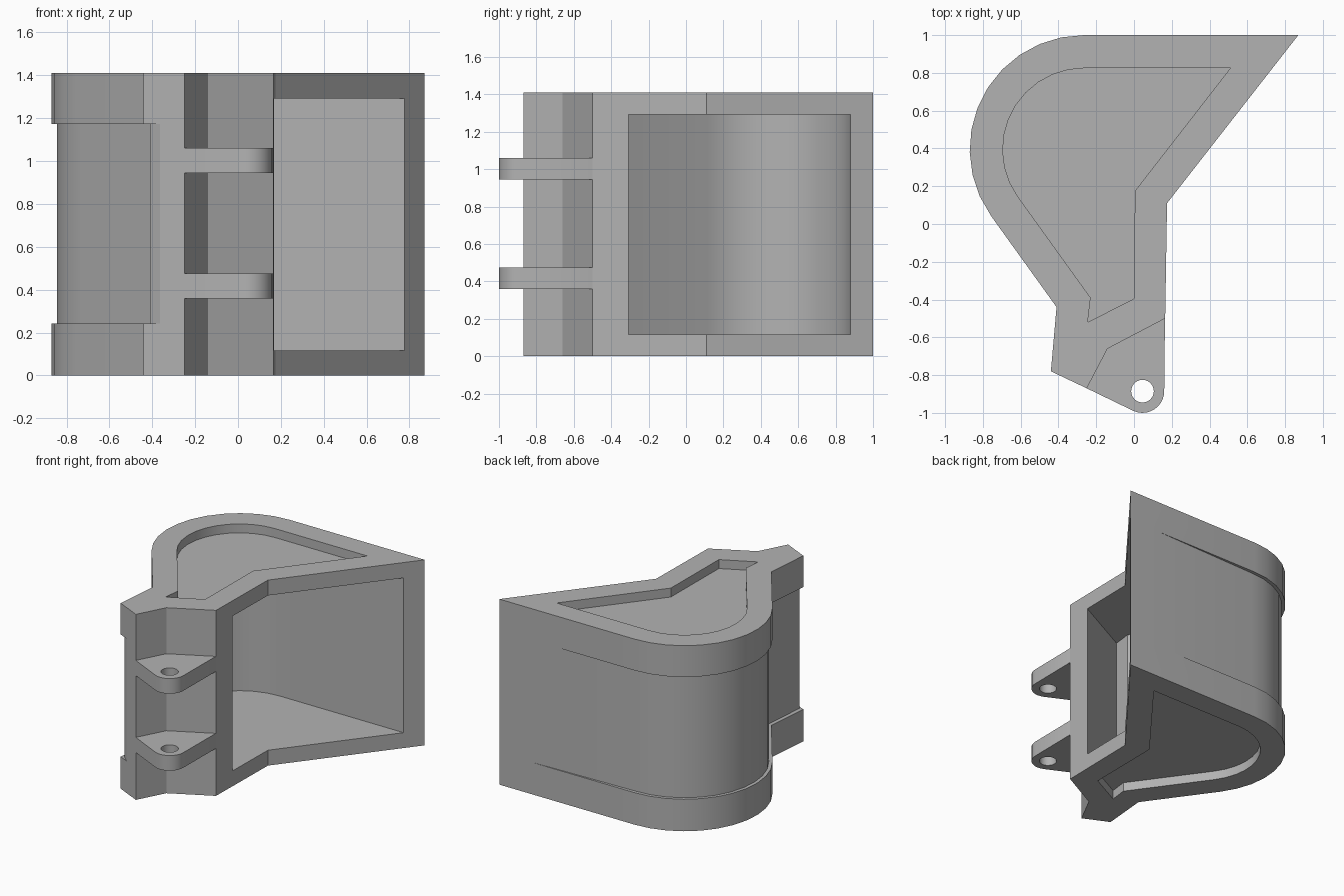
import bpy, bmesh, math

if "Cube" in bpy.data.objects:
    bpy.data.objects.remove(bpy.data.objects["Cube"], do_unlink=True)

HEIGHT = 1.41
WALL = 0.117
CURVE = (-0.265, 0.395)   # centre shared by all the rounded shell profiles
PIN = (0.045, -0.885)     # centre of the pin hole

steel = bpy.data.materials.new("steel_grey")
steel.use_nodes = True
GREY = (0.45, 0.45, 0.45, 1)
steel.diffuse_color = GREY
steel.node_tree.nodes["Principled BSDF"].inputs["Base Color"].default_value = GREY


def arc(centre, radius, start, end, steps):
    """Points along a circular arc, angles in degrees."""
    angles = [math.radians(start + (end - start) * i / steps) for i in range(steps + 1)]
    return [(centre[0] + radius * math.cos(a), centre[1] + radius * math.sin(a)) for a in angles]


def shell(radius):
    """Rounded heel of the bucket, offset by choosing the radius."""
    return arc(CURVE, radius, 90, 215.7, 11)


def prism(name, profile, z0, z1):
    """Extrude a flat profile from z0 to z1."""
    bm = bmesh.new()
    base = bm.faces.new([bm.verts.new((x, y, z0)) for x, y in profile])
    top = bmesh.ops.extrude_face_region(bm, geom=[base])["geom"]
    moved = [v for v in top if isinstance(v, bmesh.types.BMVert)]
    bmesh.ops.translate(bm, verts=moved, vec=(0, 0, z1 - z0))
    bmesh.ops.recalc_face_normals(bm, faces=bm.faces)
    mesh = bpy.data.meshes.new(name)
    bm.to_mesh(mesh)
    bm.free()
    mesh.materials.append(steel)
    obj = bpy.data.objects.new(name, mesh)
    bpy.context.collection.objects.link(obj)
    return obj


def activate(obj):
    bpy.ops.object.select_all(action='DESELECT')
    obj.select_set(True)
    bpy.context.view_layer.objects.active = obj


def cut(obj, cutter):
    """Subtract a cutter and remove it."""
    cutter.hide_render = True
    mod = obj.modifiers.new("cut", 'BOOLEAN')
    mod.operation = 'DIFFERENCE'
    mod.solver = 'EXACT'
    mod.object = cutter
    activate(obj)
    bpy.ops.object.modifier_apply(modifier=mod.name)
    bpy.data.objects.remove(cutter, do_unlink=True)


def finish(obj):
    activate(obj)
    bpy.ops.object.shade_smooth_by_angle(angle=math.radians(25))


# Bucket body
body = prism("bucket_body", [(0.87, 1.0)] + shell(0.605) + [
    (-0.41, -0.44), (-0.44, -0.78), (-0.25, -0.87),
    (-0.14, -0.66), (0.165, -0.50), (0.175, 0.11)], 0, HEIGHT)

# Hollow scoop, open towards the mouth
cut(body, prism("scoop_cutter", [(1.1, 0.88)] + shell(0.485) + [
    (-0.284, -0.41), (-0.30, -0.548), (0.4, -0.19), (1.1, 0.3)], WALL, HEIGHT - WALL))

# Shallow panel sunk into each side plate
panel = [(0.51, 0.825)] + shell(0.43) + [
    (-0.23, -0.39), (-0.245, -0.52), (0, -0.395), (0.005, 0.175)]
DEPTH = 0.068
cut(body, prism("lower_panel_cutter", panel, -0.1, DEPTH))
cut(body, prism("upper_panel_cutter", panel, HEIGHT - DEPTH, HEIGHT + 0.1))

# Tapered step around the outer shell, leaving a rim at each side
cut(body, prism("rim_cutter", [(0.62, 1.0)] + shell(0.58) + [
    (-0.38, -0.44), (-0.41, -0.775), (-0.365, -0.8155),
    (-0.6, -1.0), (-1.2, -0.4), (-1.2, 1.2), (0.62, 1.2)], 0.243, 1.172))
finish(body)

# Two hinge lugs with pin holes
for name, z in (("lower_lug", 0.36), ("upper_lug", 0.945)):
    lug = prism(name, [(0.164, -0.50), (0.16, -0.49), (-0.15, -0.65), (-0.25, -0.87)]
                + arc(PIN, 0.115, 245, 360, 10), z, z + 0.115)
    cut(lug, prism("pin_cutter", arc(PIN, 0.06, 0, 345, 23), z - 0.1, z + 0.3))
    finish(lug)
